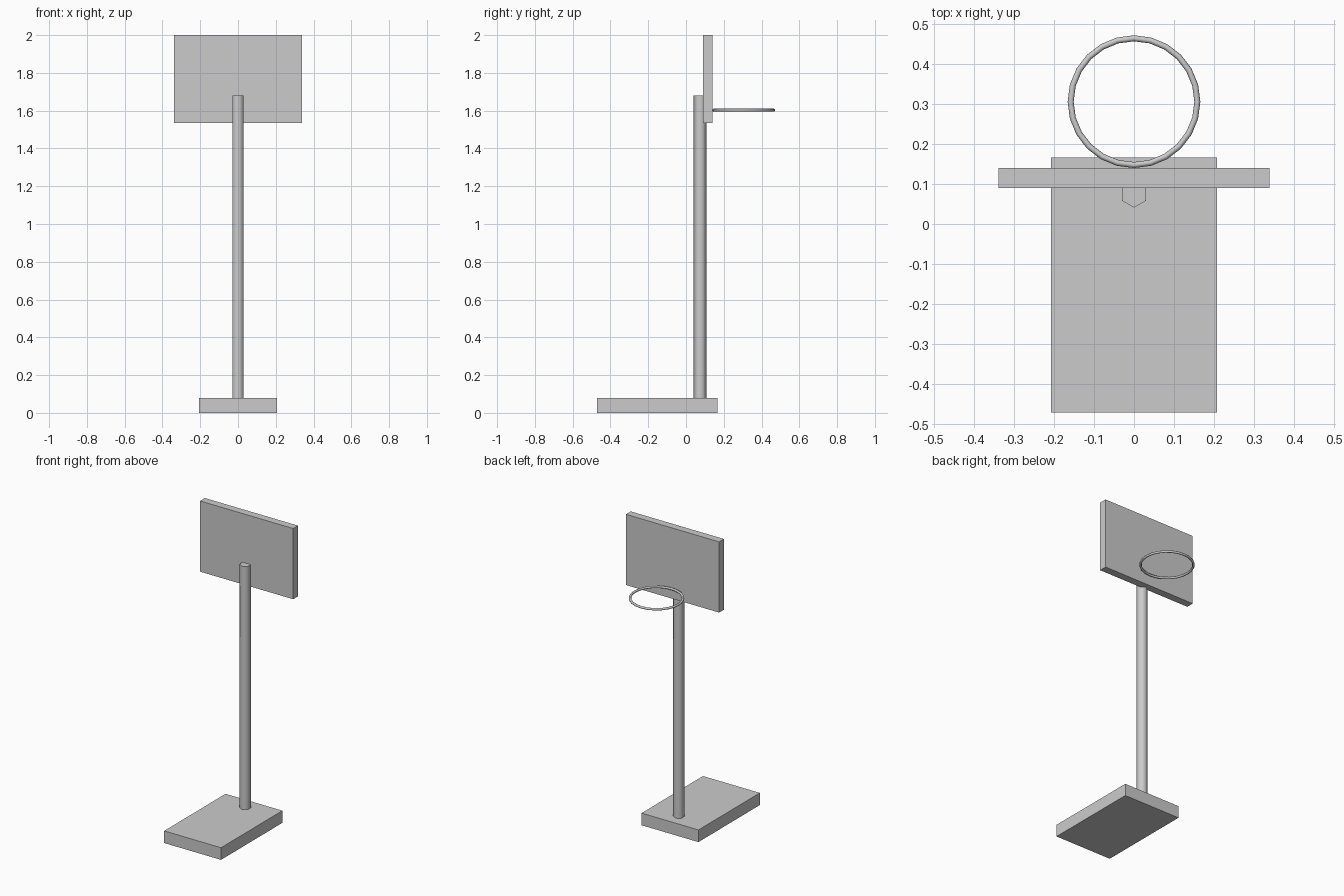
import bpy, math

if "Cube" in bpy.data.objects:
    bpy.data.objects.remove(bpy.data.objects["Cube"])


def box(name, x0, x1, y0, y1, z0, z1):
    bpy.ops.mesh.primitive_cube_add(
        size=1, location=((x0 + x1) / 2, (y0 + y1) / 2, (z0 + z1) / 2))
    ob = bpy.context.object
    ob.name = name
    ob.scale = (x1 - x0, y1 - y0, z1 - z0)
    bpy.ops.object.transform_apply(location=False, rotation=False, scale=True)
    return ob


def smooth(ob, degrees):
    bpy.ops.object.shade_smooth_by_angle(angle=math.radians(degrees))


# Ground slab and backboard
box("base", -0.207, 0.207, -0.472, 0.166, 0, 0.08)
box("backboard", -0.339, 0.339, 0.09, 0.14, 1.535, 2.0)

# Six-sided pole, a corner facing front, smooth sides
z0, z1 = 0.075, 1.68
bpy.ops.mesh.primitive_cylinder_add(
    vertices=6, radius=0.034, depth=z1 - z0, location=(0, 0.075, (z0 + z1) / 2))
pole = bpy.context.object
pole.name = "pole"
smooth(pole, 65)

# Rim touching the board
bpy.ops.mesh.primitive_torus_add(
    major_segments=24, minor_segments=8, major_radius=0.1585,
    minor_radius=0.0075, location=(0, 0.306, 1.603))
rim = bpy.context.object
rim.name = "rim"
smooth(rim, 65)
